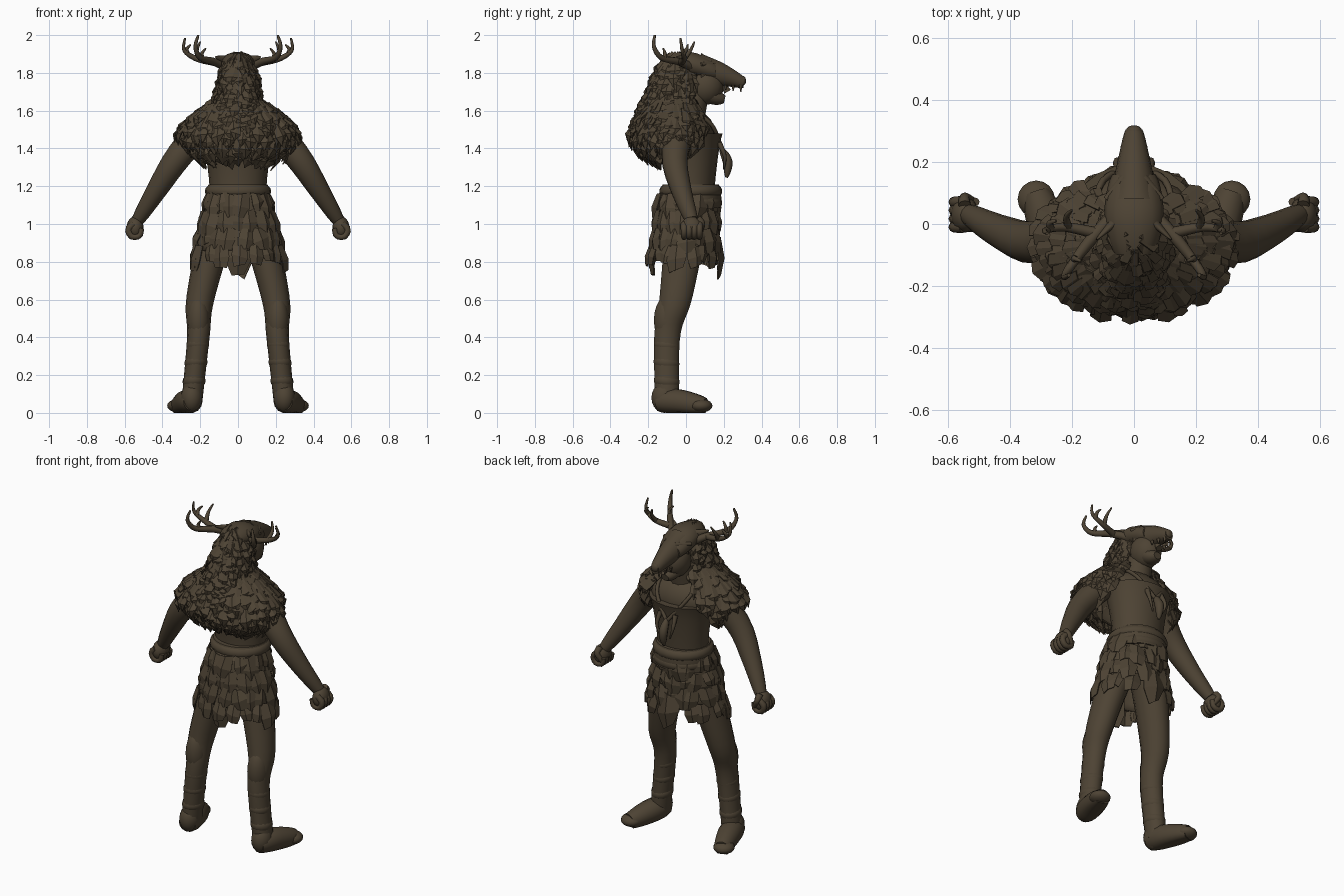
import bpy, bmesh, math, random
from mathutils import Vector as V

random.seed(4)
cube = bpy.data.objects.get("Cube")
if cube:
    bpy.data.objects.remove(cube, do_unlink=True)

colour = (0.075, 0.056, 0.034, 1)
brown = bpy.data.materials.new("dark brown")
brown.use_nodes = True
brown.diffuse_color = colour
shader = brown.node_tree.nodes["Principled BSDF"]
shader.inputs["Base Color"].default_value = colour
X, Y, Z = V((1, 0, 0)), V((0, 1, 0)), V((0, 0, 1))


def finish(name, bm, smooth=True, thickness=0, mirror=False):
    bmesh.ops.recalc_face_normals(bm, faces=bm.faces)
    mesh = bpy.data.meshes.new(name)
    bm.to_mesh(mesh)
    bm.free()
    mesh.materials.append(brown)
    for face in mesh.polygons:
        face.use_smooth = smooth and len(face.vertices) <= 4
    part = bpy.data.objects.new(name, mesh)
    bpy.context.collection.objects.link(part)
    if mirror:
        part.modifiers.new("both sides", "MIRROR").use_clip = False
    if thickness:
        part.modifiers.new("hide thickness", "SOLIDIFY").thickness = thickness


def spline(points, t):
    """Smooth curve through all the points."""
    last = len(points) - 1
    i = min(int(t * last), last - 1)
    f = t * last - i
    a, b, c, d = [V(points[min(max(i + k, 0), last)]) for k in (-1, 0, 1, 2)]
    return b + (c - a + (2 * a - 5 * b + 4 * c - d + (3 * (b - c) + d - a) * f) * f) * f / 2


def limb(name, path, start, end, bulge=0, flat=1, axis=None, sides=14, steps=10, mirror=False):
    """Skin an oval tube along a path; its radius runs from start to end, with a bulge halfway."""
    bm = bmesh.new()
    loops = []
    whole = (axis or V(path[-1]) - V(path[0])).normalized()
    reference = Z if abs(whole.y) > 0.8 else Y
    for step in range(steps + 1):
        t = step / steps
        ahead, behind = spline(path, min(t + 0.02, 1)), spline(path, max(t - 0.02, 0))
        normal = axis or (ahead - behind).normalized()
        across = reference.cross(normal).normalized()
        other = normal.cross(across) * flat
        radius = start + (end - start) * t + bulge * math.sin(math.pi * t)
        loop = []
        for k in range(sides):
            angle = math.tau * k / sides
            p = spline(path, t) + (across * math.cos(angle) + other * math.sin(angle)) * radius
            loop.append(bm.verts.new((p.x, p.y, max(p.z, 0))))
        loops.append(loop)
    for low, high in zip(loops, loops[1:]):
        for k in range(sides):
            j = (k + 1) % sides
            bm.faces.new((low[k], low[j], high[j], high[k]))
    bm.faces.new(loops[0])
    bm.faces.new(loops[-1])
    finish(name, bm, mirror=mirror)


def blob(name, centre, size, mirror=False):
    bm = bmesh.new()
    bmesh.ops.create_uvsphere(bm, u_segments=16, v_segments=10, radius=1)
    bmesh.ops.scale(bm, vec=size, verts=bm.verts)
    bmesh.ops.translate(bm, vec=centre, verts=bm.verts)
    finish(name, bm, mirror=mirror)


def drape_point(shape, down, around):
    """Point and outward direction on a hanging hide that is open at the front."""
    top, bottom, rule = shape
    centre, wide, deep, gap = rule(down)
    angle = math.radians(90 + gap + (360 - 2 * gap) * around)
    c, s = math.cos(angle), math.sin(angle)
    point = V((wide * c, centre + deep * s, top + (bottom - top) * down))
    return point, V((c / wide, s / deep, 0)).normalized()


def hide(name, shape, rows=7, columns=36):
    bm = bmesh.new()
    grid = [[bm.verts.new(drape_point(shape, r / rows, c / columns)[0]) for c in range(columns + 1)]
            for r in range(rows + 1)]
    for upper, lower in zip(grid, grid[1:]):
        for c in range(columns):
            bm.faces.new((upper[c], upper[c + 1], lower[c + 1], lower[c]))
    finish(name, bm, thickness=0.008)


def lock(bm, root, normal, down, length, width, lift, tip):
    """One hanging lock of fur or strip of hide, ridged along its middle."""
    side = normal.cross(down).normalized()
    rows = []
    for along, out, scale in ((0, 0, 0.8), (0.55, 0.7, 1), (1, 0.6, tip)):
        centre = root + down * length * along + normal * lift * out
        half = side * width * scale / 2
        skew = down * length * random.uniform(-0.12, 0.12)
        rows.append([bm.verts.new(p) for p in
                     (centre - half + skew, centre + normal * width * scale / 5, centre + half - skew)])
    for upper, lower in zip(rows, rows[1:]):
        for k in range(2):
            bm.faces.new((upper[k], upper[k + 1], lower[k + 1], lower[k]))


def fur(name, shape, rows, columns, length, width, lift, tip=0.08):
    bm = bmesh.new()
    for r in range(rows):
        for c in range(columns):
            down = r / (rows - 0.7)
            around = (c + r % 2 / 2 + random.uniform(-0.25, 0.25)) / columns
            around = min(max(around, 0), 1)
            root, normal = drape_point(shape, down, around)
            below = drape_point(shape, min(down + 0.06, 1.06), around)[0]
            sway = normal.cross(Z) * random.uniform(-0.25, 0.25)
            fall = ((below - root).normalized() * 0.6 - Z / 2 + sway).normalized()
            size = random.uniform(0.75, 1.25)
            lock(bm, root, normal, fall, length * size, width * size, lift * random.uniform(0.4, 1.3), tip)
    finish(name, bm, smooth=False, thickness=0.006)


# Torso, neck and face
limb("torso", [(0, .02, 1), (0, .03, 1.25), (0, .03, 1.48)], .15, .2, bulge=-.02, flat=.82, axis=Z, sides=20)
blob("chest", (0, .025, 1.475), (.2, .13, .135))
limb("neck", [(0, .01, 1.54), (0, .06, 1.72)], .09, .065)
blob("face", (0, .1, 1.73), (.085, .1, .1))
limb("jaw", [(0, .1, 1.7), (0, .16, 1.67), (0, .205, 1.66)], .07, .025, bulge=.005, flat=.8)
limb("nose", [(0, .18, 1.77), (0, .22, 1.7)], .01, .02, sides=8)

# Beast head worn as a hood
limb("beast_skull", [(0, -.1, 1.85), (0, .03, 1.845), (0, .16, 1.805)], .06, .07, bulge=.03, flat=.7, axis=Y)
limb("beast_snout", [(0, .08, 1.815), (0, .2, 1.79), (0, .305, 1.75)], .08, .027, flat=1.15, axis=Y)
blob("beast_nose", (0, .3, 1.758), (.026, .018, .026))
blob("beast_eyes", (.06, .14, 1.82), (.015, .012, .01), mirror=True)
limb("beast_brows", [(.03, .15, 1.85), (.09, .08, 1.845)], .014, .01, mirror=True)
limb("beast_ears", [(.07, 0, 1.87), (.12, -.05, 1.885)], .025, .004, flat=.6, mirror=True)
for i in range(3):
    tooth = V((.02 + i * .012, .29 - i * .04, 1.735))
    limb("beast_fangs", [tooth, tooth - Z * (.035 - i * .005)], .011, .003, sides=6, mirror=True)


# Hood mane, shoulder mantle and layered skirt
def hood_rule(t):
    spread = math.sqrt(t)
    return -.025 - .07 * t, .025 + .1 * spread, .06 + .09 * spread, 48 * spread


def mantle_rule(t):
    spread = math.sin(math.pi * .8 * t)
    tuck = t ** 5
    return -.06 - .02 * t + .03 * tuck, .11 + .19 * spread - .02 * tuck, .13 + .08 * spread - .05 * tuck, 32 + 60 * t ** 4


def skirt_rule(t):
    return .01 - .025 * t, .16 + .07 * t, .15 + .02 * t, 0


hood = (1.9, 1.6, hood_rule)
mantle = (1.67, 1.37, mantle_rule)
skirt = (1.16, .86, skirt_rule)
hide("hood_hide", hood)
fur("hood_mane", hood, rows=9, columns=17, length=.085, width=.05, lift=.035)
hide("mantle_hide", mantle)
fur("mantle_fur", mantle, rows=9, columns=32, length=.09, width=.06, lift=.045)
hide("skirt_hide", skirt)
fur("skirt_strips", skirt, rows=4, columns=17, length=.11, width=.09, lift=.022, tip=.7)
bm = bmesh.new()
for facing in (Y, -Y):
    lock(bm, facing * .16 + Z * .93, facing, -Z, length=.2, width=.15, lift=.02, tip=.45)
finish("skirt_flaps", bm, smooth=False, thickness=.008)

# Wrapped belt with soft folds
waist = V((0, .025, 1.145))
limb("belt", [waist - Z * .06, waist + Z * .065], .168, .156, bulge=.008, flat=.95, axis=Z, sides=24)
for i in (-1, 1):
    fold = waist + Z * .03 * i
    limb("belt_fold", [fold - Z * .028, fold + Z * .028], .162, .158, bulge=.015, flat=.95, axis=Z, sides=24)

# Arms with curled fists
limb("arms", [(.17, -.02, 1.53), (.32, -.06, 1.35), (.43, -.025, 1.18), (.53, .03, 1.02)], .08, .034, bulge=.006, mirror=True)
blob("shoulders", (.22, -.03, 1.49), (.085, .085, .08), mirror=True)
blob("elbows", (.36, -.062, 1.29), (.055, .05, .07), mirror=True)
palm = V((.545, .03, .98))
blob("palms", palm, (.045, .058, .06), mirror=True)
for i in range(4):
    knuckle = palm + Y * (.027 * i - .04) - Z * .015
    curl = [math.radians(80 - 70 * k) for k in range(5)]
    limb("fingers", [knuckle + (X * math.cos(a) + Z * math.sin(a)) * .036 for a in curl],
         .019, .014, sides=8, mirror=True)
limb("thumbs", [palm + Y * .03 + Z * .05, palm + Y * .055 + Z * .02, palm + Y * .04 - Z * .03 - X * .03],
     .021, .013, sides=8, mirror=True)

# Legs, feet and ankle wraps
leg = [(.11, 0, .98), (.2, -.055, .6), (.21, -.1, .4), (.245, -.1, .05)]
limb("legs", leg, .1, .055, bulge=-.012, flat=1.18, axis=Z, steps=16, mirror=True)
blob("calves", (.21, -.1, .49), (.06, .07, .13), mirror=True)
limb("feet", [(.24, -.15, .06), (.265, -.05, .06), (.315, .1, .035)], .05, .045, bulge=.02, mirror=True)
blob("heels", (.245, -.115, .08), (.058, .068, .08), mirror=True)
blob("toes", (.315, .08, .038), (.06, .06, .036), mirror=True)
for t in (.71, .79, .87):
    ankle = spline(leg, t)
    tilt = V((.004, .004, .028))
    limb("ankle_wraps", [ankle - tilt, ankle + tilt], .048, .048, bulge=.013, flat=1.15, steps=6, mirror=True)

# Antlers: a swept back beam and an outer branch, with tines growing from them
beam = [(.06, .03, 1.83), (.13, -.04, 1.86), (.2, -.13, 1.88), (.225, -.17, 1.94), (.21, -.165, 2)]
branch = [(.12, -.03, 1.855), (.22, -.01, 1.875), (.285, -.02, 1.92), (.28, -.03, 1.985)]
limb("antlers", beam, .025, .006, steps=16, sides=8, mirror=True)
limb("antler_branches", branch, .02, .005, steps=14, sides=8, mirror=True)
for stem, t, tip in ((branch, .3, (.2, .045, 1.965)), (branch, .55, (.25, .01, 1.95)), (beam, .45, (.17, -.12, 1.93))):
    root, tip = spline(stem, t), V(tip)
    bend = root.lerp(tip, .5) + X * .012 + Y * .006
    limb("antler_tines", [root, bend, tip], .015, .004, sides=8, mirror=True)

# Necklace cord with hanging tusks
limb("necklace_cord", [(.13, .03, 1.61), (.1, .14, 1.52), (0, .19, 1.385)], .011, .011, sides=8, mirror=True)
limb("tusks", [(.05, .175, 1.43), (.055, .205, 1.36), (.03, .2, 1.29)], .016, .004, sides=8, mirror=True)
limb("pendant", [(0, .185, 1.4), (0, .22, 1.33), (0, .215, 1.245)], .01, .006, bulge=.018, sides=8)
